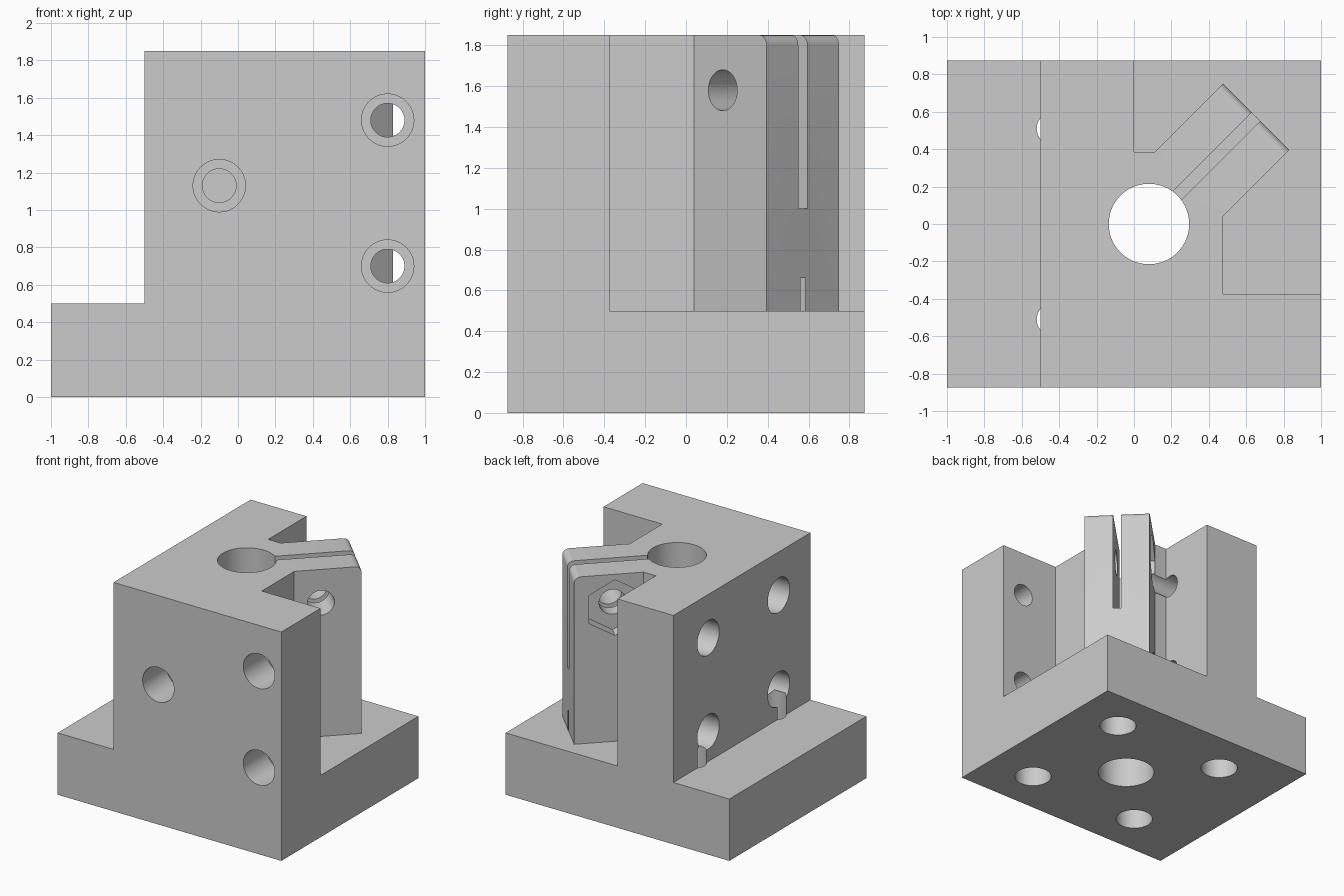
import bpy, bmesh, math
from mathutils import Matrix, Vector

if "Cube" in bpy.data.objects:
    bpy.data.objects.remove(bpy.data.objects["Cube"])

grey = bpy.data.materials.new("machined_grey")
grey.use_nodes = True
grey.diffuse_color = (0.6, 0.6, 0.6, 1)
grey.node_tree.nodes["Principled BSDF"].inputs["Base Color"].default_value = grey.diffuse_color

HEIGHT, STEP, HALF_Y = 1.85, 0.5, 0.875
BORE_X = 0.08


def make_object(name, bm):
    bmesh.ops.recalc_face_normals(bm, faces=bm.faces)
    mesh = bpy.data.meshes.new(name)
    bm.to_mesh(mesh)
    bm.free()
    mesh.materials.append(grey)
    obj = bpy.data.objects.new(name, mesh)
    bpy.context.collection.objects.link(obj)
    return obj


def prism(outline, z0, z1):
    """Extrude a plan outline between two heights."""
    bm = bmesh.new()
    face = bm.faces.new([bm.verts.new((x, y, z0)) for x, y in outline])
    top = bmesh.ops.extrude_face_region(bm, geom=[face])["geom"]
    verts = [v for v in top if isinstance(v, bmesh.types.BMVert)]
    bmesh.ops.translate(bm, verts=verts, vec=(0, 0, z1 - z0))
    return bm


def rod(start, end, radius, sides=64, turn=0.0):
    """Cylinder between two points."""
    a, b = Vector(start), Vector(end)
    axis = b - a
    bm = bmesh.new()
    place = (Matrix.Translation((a + b) / 2)
             @ axis.to_track_quat("Z", "Y").to_matrix().to_4x4()
             @ Matrix.Rotation(turn, 4, "Z"))
    bmesh.ops.create_cone(bm, cap_ends=True, segments=sides, radius1=radius,
                          radius2=radius, depth=axis.length, matrix=place)
    return bm


def apply_boolean(target, bm, operation):
    tool = make_object("cutter", bm)
    mod = target.modifiers.new("bool", "BOOLEAN")
    mod.operation, mod.solver, mod.object = operation, "EXACT", tool
    bpy.context.view_layer.objects.active = target
    bpy.ops.object.modifier_apply(modifier=mod.name)
    bpy.data.objects.remove(tool)


def screw_hole(target, start, direction, length, head_depth=0.3):
    """Counterbored hole: wide for the head, narrow for the shank."""
    p, d = Vector(start), Vector(direction)
    apply_boolean(target, rod(p - d * 0.1, p + d * head_depth, 0.14), "DIFFERENCE")
    apply_boolean(target, rod(p + d * (head_depth - 0.05), p + d * length, 0.09), "DIFFERENCE")


# Upright column with a diagonal clamp arm, end of the arm rounded on top
arm_tip = [(0.83, 0.395), (0.475, 0.75)]
plan = [(-0.5, -HALF_Y), (1, -HALF_Y), (1, -0.375), (0.475, -0.375), (0.475, 0.04),
        *arm_tip, (0.11, 0.385), (0, 0.385), (0, HALF_Y), (-0.5, HALF_Y)]
column = prism(plan, 0.2, HEIGHT)
tip_edges = [e for e in column.edges
             if all(v.co.z > 1.8 and v.co.x + v.co.y > 1.2 and v.co.x < 0.9 for v in e.verts)]
bmesh.ops.bevel(column, geom=tip_edges, offset=0.05, segments=6, profile=0.5, affect="EDGES")

# Base slab joined to the column
block = make_object("clamp_block",
                    prism([(-1, -HALF_Y), (1, -HALF_Y), (1, HALF_Y), (-1, HALF_Y)], 0, STEP))
apply_boolean(block, column, "UNION")

# Shaft bore
apply_boolean(block, rod((BORE_X, 0, -0.1), (BORE_X, 0, 2), 0.215, 96), "DIFFERENCE")

# Clamping slit along the arm
along = Vector((1, 1)).normalized()
side = Vector((1, -1)).normalized() * 0.032
near, far = Vector((BORE_X, 0)) + along * 0.1, Vector((BORE_X, 0)) + along
apply_boolean(block, prism([near + side, far + side, far - side, near - side], 1.0, 2.0),
              "DIFFERENCE")

# Clamp screw hole and hexagonal nut pocket
across = Vector((-1, 1, 0)).normalized()
entry, nut_face = Vector((0.615, 0.18, 1.58)), Vector((0.2625, 0.5325, 1.58))
apply_boolean(block, rod(entry - across * 0.1, nut_face + across * 0.05, 0.1), "DIFFERENCE")
apply_boolean(block, rod(nut_face - across * 0.1, nut_face + across * 0.05, 0.225, 6, math.pi / 6 * 0),
              "DIFFERENCE")

# Mounting holes: underside, left wall, front wall
for sx in (-1, 1):
    for sy in (-1, 1):
        screw_hole(block, (BORE_X + sx * 0.51, sy * 0.51, 0), (0, 0, 1), 0.66)
for y in (-0.47, 0.43):
    for z in (0.74, 1.5):
        screw_hole(block, (-0.5, y, z), (1, 0, 0), 0.8)
for z in (0.7, 1.48):
    screw_hole(block, (0.8, -HALF_Y, z), (0, 1, 0), 0.55)
screw_hole(block, (-0.1, -HALF_Y, 1.13), (0, 1, 0), 0.55)

# Merge coplanar pieces and shade the round walls smooth
bm = bmesh.new()
bm.from_mesh(block.data)
bmesh.ops.remove_doubles(bm, verts=bm.verts, dist=0.0001)
bmesh.ops.dissolve_limit(bm, angle_limit=0.01, verts=bm.verts, edges=bm.edges)
bm.to_mesh(block.data)
bm.free()
bpy.ops.object.select_all(action="DESELECT")
block.select_set(True)
bpy.context.view_layer.objects.active = block
bpy.ops.object.shade_smooth_by_angle(angle=math.radians(30))
